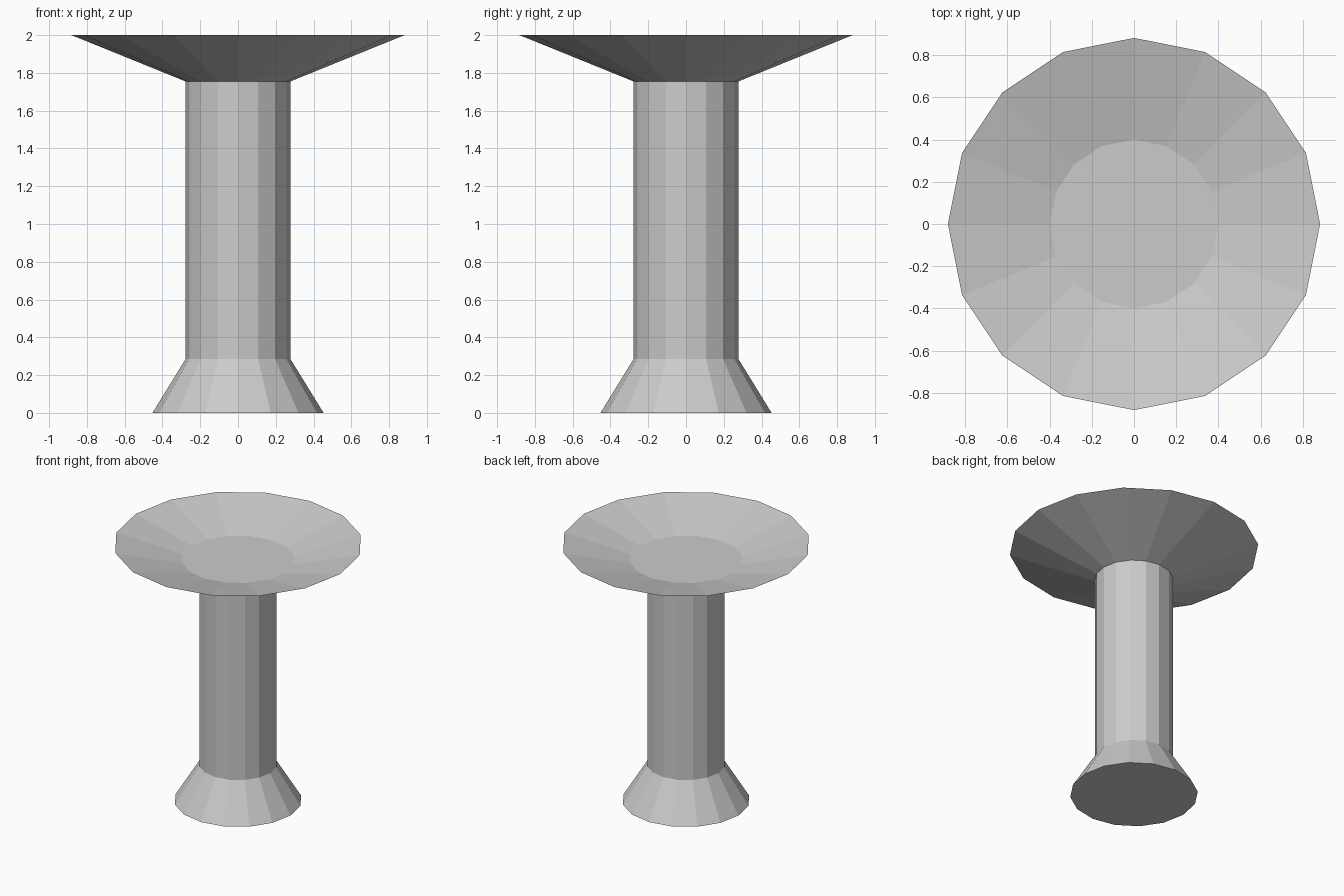
import bpy
import bmesh
from math import cos, sin, tau

SIDES = 16

if "Cube" in bpy.data.objects:
    bpy.data.objects.remove(bpy.data.objects["Cube"], do_unlink=True)

stone = bpy.data.materials.new("grey_stone")
stone.use_nodes = True
grey = (0.6, 0.6, 0.6, 1)
stone.diffuse_color = grey
stone.node_tree.nodes["Principled BSDF"].inputs["Base Color"].default_value = grey


def turned_part(name, profile, cap_start=False, cap_end=False):
    """Turn a (radius, height) profile into a flat-sided part."""
    bm = bmesh.new()
    rings = [[bm.verts.new((r * cos(tau * i / SIDES), r * sin(tau * i / SIDES), z))
              for i in range(SIDES)] for r, z in profile]
    for low, high in zip(rings, rings[1:]):
        for i in range(SIDES):
            j = (i + 1) % SIDES
            bm.faces.new((low[i], low[j], high[j], high[i]))
    if cap_start:
        bm.faces.new(rings[0][::-1])
    if cap_end:
        bm.faces.new(rings[-1])
    mesh = bpy.data.meshes.new(name)
    bm.to_mesh(mesh)
    bm.free()
    mesh.materials.append(stone)
    obj = bpy.data.objects.new(name, mesh)
    bpy.context.collection.objects.link(obj)
    return obj


# Flared foot, straight column and shallow sharp-rimmed basin
turned_part("base", [(0.453, 0), (0.278, 0.285)], cap_start=True)
turned_part("column", [(0.278, 0.285), (0.278, 1.755)])
turned_part("basin", [(0.278, 1.755), (0.882, 2), (0.4, 1.88)], cap_end=True)
